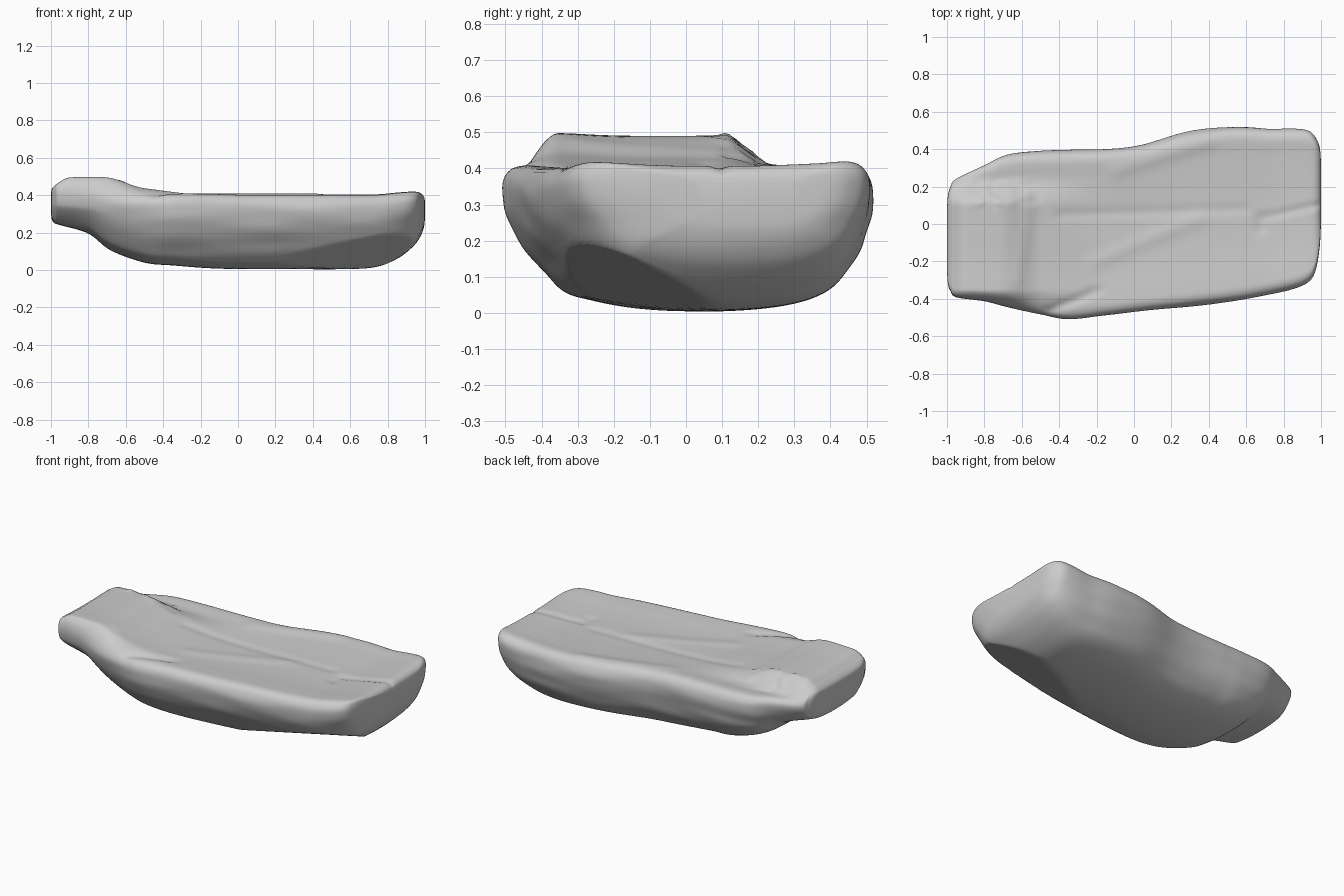
import bpy, bmesh, math
from mathutils import Vector, noise

# Cross-sections along the slab: x, front edge y, back edge y, bottom z, top z
SECTIONS = [
    (-1.00, -0.24, 0.07, 0.31, 0.36), (-0.995, -0.32, 0.15, 0.27, 0.385),
    (-0.98, -0.36, 0.20, 0.25, 0.40),
    (-0.95, -0.39, 0.24, 0.24, 0.405), (-0.80, -0.41, 0.315, 0.195, 0.41),
    (-0.68, -0.44, 0.37, 0.105, 0.41), (-0.50, -0.48, 0.39, 0.04, 0.41),
    (-0.35, -0.51, 0.395, 0.025, 0.41), (-0.15, -0.49, 0.40, 0.01, 0.41),
    (0.05, -0.465, 0.425, 0.005, 0.405), (0.30, -0.44, 0.495, 0.005, 0.405),
    (0.55, -0.41, 0.52, 0.005, 0.405), (0.73, -0.375, 0.51, 0.015, 0.405),
    (0.85, -0.345, 0.51, 0.06, 0.415), (0.93, -0.31, 0.50, 0.12, 0.42),
    (0.97, -0.25, 0.465, 0.17, 0.415), (0.993, -0.12, 0.41, 0.225, 0.395),
    (1.00, 0.02, 0.32, 0.28, 0.365),
]
# Closed section outline: fraction of width, fraction of height
PROFILE = [
    (0.05, 0.985), (0.12, 0.985), (0.24, 0.965), (0.36, 0.955), (0.48, 0.955),
    (0.60, 0.955), (0.72, 0.965), (0.84, 0.98), (0.94, 0.995), (0.985, 0.93),
    (1.0, 0.78), (0.98, 0.55), (0.935, 0.32), (0.86, 0.14), (0.74, 0.04),
    (0.56, 0.0), (0.38, 0.015), (0.24, 0.07), (0.17, 0.13), (0.09, 0.34),
    (0.025, 0.58), (0.0, 0.78), (0.012, 0.92),
]


def spline(points, steps, closed):
    """Resample a point row with a Catmull-Rom curve."""
    n, out = len(points), []
    pick = lambda i: points[i % n] if closed else points[max(0, min(n - 1, i))]
    for i in range(n if closed else n - 1):
        a, b, c, d = (pick(i + k) for k in (-1, 0, 1, 2))
        for s in range(steps):
            t = s / steps
            out.append(tuple(0.5 * (2*q + (r - p)*t + (2*p - 5*q + 4*r - e)*t*t
                                    + (3*q - p - 3*r + e)*t**3)
                             for p, q, r, e in zip(a, b, c, d)))
    if not closed:
        out.append(points[-1])
    return out


def smooth(a, b, x):
    t = max(0.0, min(1.0, (x - a) / (b - a)))
    return t * t * (3 - 2 * t)


def ridge(x, y, a, b, width):
    """Soft line between two points on the top face."""
    p, a, b = Vector((x, y)), Vector(a), Vector(b)
    d = b - a
    t = max(0, min(1, (p - a).dot(d) / d.length_squared))
    return math.exp(-((p - a - d * t).length / width) ** 2)


def top_relief(x, y):
    # raised, rippled headrest end
    h = 0.045 * (1 - smooth(-0.72, -0.5, x)) + 0.045 * (1 - smooth(-0.68, -0.12, x))
    h *= (1 - smooth(0.10, 0.25, y)) * (0.1 + 0.9 * smooth(-0.47, -0.35, y))
    h *= 0.55 + 0.45 * smooth(-1.0, -0.9, x)
    h += 0.006 * ridge(x, y, (-0.62, -0.3), (-0.56, 0.1), 0.03)
    # long crease, diagonal ridge and worn edges
    h -= 0.006 * ridge(x, y, (-0.4, 0.05), (0.6, 0.08), 0.025)
    h += 0.006 * ridge(x, y, (-0.2, -0.2), (0.35, 0.03), 0.04)
    h += 0.006 * ridge(x, y, (-0.1, 0.28), (0.4, 0.44), 0.04)
    h -= 0.010 * ridge(x, y, (0.68, -0.03), (0.68, 0.04), 0.025)
    h -= 0.008 * ridge(x, y, (0.72, 0.04), (0.98, 0.1), 0.02)
    h -= 0.012 * ridge(x, y, (-0.45, -0.46), (-0.2, -0.36), 0.025)
    # chipped patch beside the headrest
    if -0.85 < x < -0.5 and 0.08 < y < 0.24:
        h += 0.012 * noise.noise(Vector((x * 22, y * 22, 0)))
    return h


# Stone slab lofted through the sections
bm = bmesh.new()
outline = spline(PROFILE, 6, True)
rings = []
for x, y0, y1, zb, zt in spline(SECTIONS, 7, False):
    ring = []
    for u, v in outline:
        y, z = y0 + (y1 - y0) * u, zb + (zt - zb) * v
        side = 1 - smooth(0.85, 1.0, v)
        # shallow layered strata on the sides
        wob = 0.006 * side * noise.noise(Vector((x * 3, y * 3, z * 14)))
        y += wob * (1 if u > 0.5 else -1)
        # sloping facet under the front right corner
        if v < 0.5:
            z = max(z, min(0.05 - 0.42 * y - 0.22 * (0.75 - x), zb + (zt - zb) * 0.5))
        z += top_relief(x, y) * smooth(0.6, 0.95, v)
        ring.append(bm.verts.new((x, y, max(z, 0.0))))
    rings.append(ring)
n = len(outline)
for r0, r1 in zip(rings, rings[1:]):
    for i in range(n):
        bm.faces.new((r0[i], r0[(i + 1) % n], r1[(i + 1) % n], r1[i]))

# End faces
for ring in (rings[0], rings[-1]):
    bm.faces.new(ring)
bmesh.ops.recalc_face_normals(bm, faces=bm.faces)
mesh = bpy.data.meshes.new("stone_slab")
bm.to_mesh(mesh)
bm.free()
slab = bpy.data.objects.new("stone_slab", mesh)
bpy.context.collection.objects.link(slab)
bpy.context.view_layer.objects.active = slab
slab.select_set(True)
bpy.ops.object.shade_smooth_by_angle(angle=math.radians(40))
